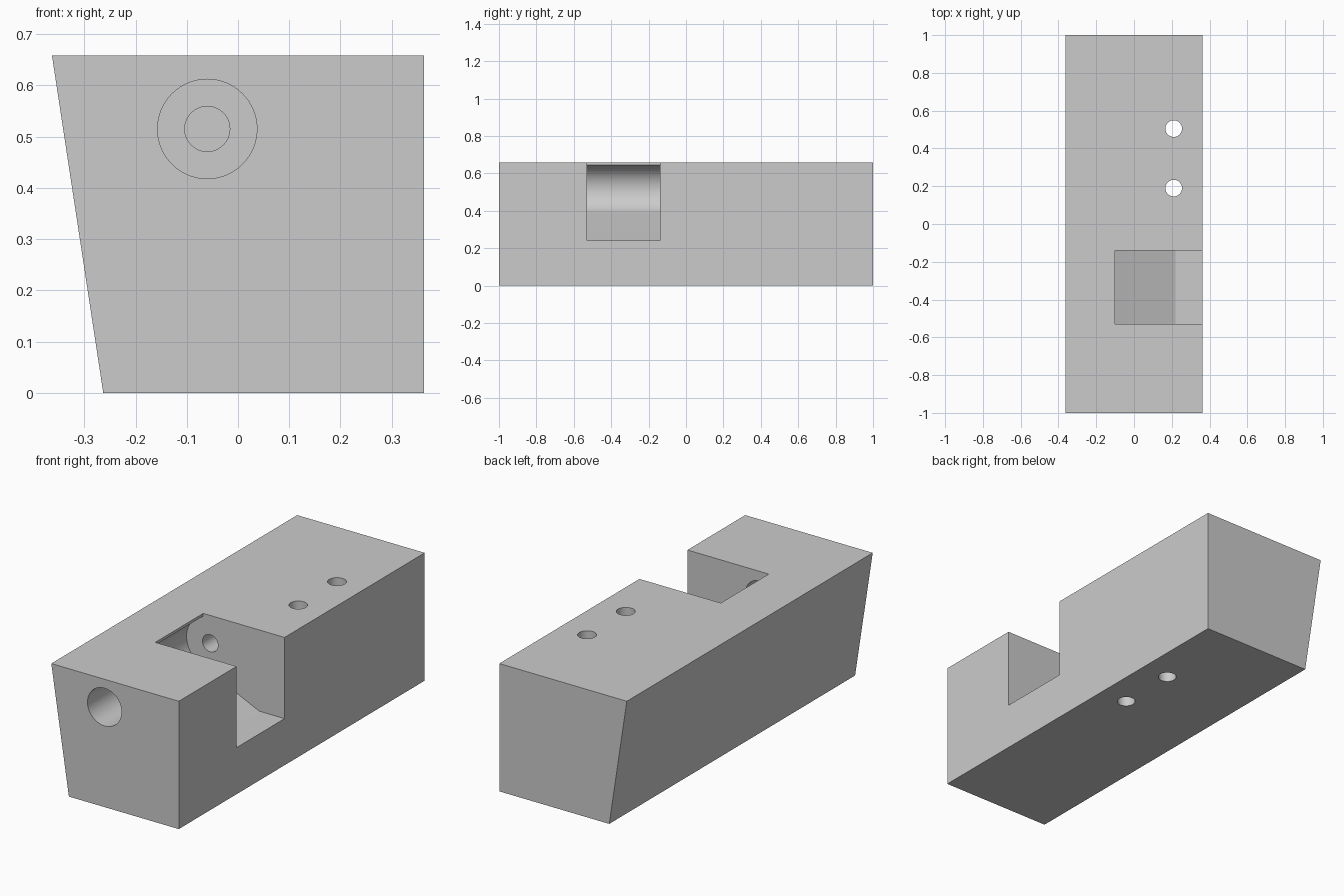
import bpy, bmesh
from math import sin, cos, radians
from mathutils import Matrix

if "Cube" in bpy.data.objects:
    bpy.data.objects.remove(bpy.data.objects["Cube"], do_unlink=True)

HALF_X, HEIGHT = 0.363, 0.658
BORE_X, BORE_Z = -0.06, 0.515      # axis of the lengthwise bore
POCKET_R = 0.135                   # rounded inner side of the pocket

grey = bpy.data.materials.new("plain grey")
grey.use_nodes = True
grey.diffuse_color = (0.6, 0.6, 0.6, 1)
grey.node_tree.nodes["Principled BSDF"].inputs["Base Color"].default_value = (0.6, 0.6, 0.6, 1)


def finish(name, bm):
    bmesh.ops.recalc_face_normals(bm, faces=bm.faces)
    mesh = bpy.data.meshes.new(name)
    bm.to_mesh(mesh)
    bm.free()
    mesh.materials.append(grey)
    obj = bpy.data.objects.new(name, mesh)
    bpy.context.collection.objects.link(obj)
    return obj


def prism(name, profile, y0, y1):
    """Extrude an (x, z) profile along y."""
    bm = bmesh.new()
    face = bm.faces.new([bm.verts.new((x, y0, z)) for x, z in profile])
    out = bmesh.ops.extrude_face_region(bm, geom=[face])
    moved = [v for v in out["geom"] if isinstance(v, bmesh.types.BMVert)]
    bmesh.ops.translate(bm, verts=moved, vec=(0, y1 - y0, 0))
    return finish(name, bm)


def drill(name, radius, length, centre, along_y):
    bm = bmesh.new()
    turn = Matrix.Rotation(radians(90), 4, "X") if along_y else Matrix()
    bmesh.ops.create_cone(bm, cap_ends=True, segments=64, radius1=radius, radius2=radius,
                          depth=length, matrix=Matrix.Translation(centre) @ turn)
    return finish(name, bm)


# Block with one leaning side
block = prism("block", [(-HALF_X, HEIGHT), (-0.263, 0), (HALF_X, 0), (HALF_X, HEIGHT)], -1, 1)

# Side pocket: flat floor, ramp, round undercut, opening through the top
arc = [radians(245.4 + (107.2 - 245.4) * i / 32) for i in range(33)]
pocket = [(0.5, 0.24), (0.22, 0.24)]
pocket += [(BORE_X + POCKET_R * cos(a), BORE_Z + POCKET_R * sin(a)) for a in arc]
pocket += [(pocket[-1][0], 0.8), (0.5, 0.8)]

cutters = [
    prism("pocket_cutter", pocket, -0.53, -0.14),
    # Wide bore from the front, narrow blind bore beyond the pocket
    drill("wide_bore_cutter", 0.097, 0.7, (BORE_X, -0.75, BORE_Z), True),
    drill("narrow_bore_cutter", 0.044, 0.5, (BORE_X, -0.05, BORE_Z), True),
]
# Two vertical mounting holes
for y in (0.19, 0.505):
    cutters.append(drill("mounting_hole_cutter", 0.044, 1.0, (0.21, y, 0.33), False))

bpy.ops.object.select_all(action="DESELECT")
bpy.context.view_layer.objects.active = block
block.select_set(True)
for cutter in cutters:
    cutter.hide_render = True
    mod = block.modifiers.new(cutter.name, "BOOLEAN")
    mod.operation = "DIFFERENCE"
    mod.solver = "EXACT"
    mod.object = cutter
    bpy.ops.object.modifier_apply(modifier=mod.name)
for cutter in cutters:
    bpy.data.objects.remove(cutter, do_unlink=True)

bpy.ops.object.shade_smooth_by_angle(angle=radians(20))
